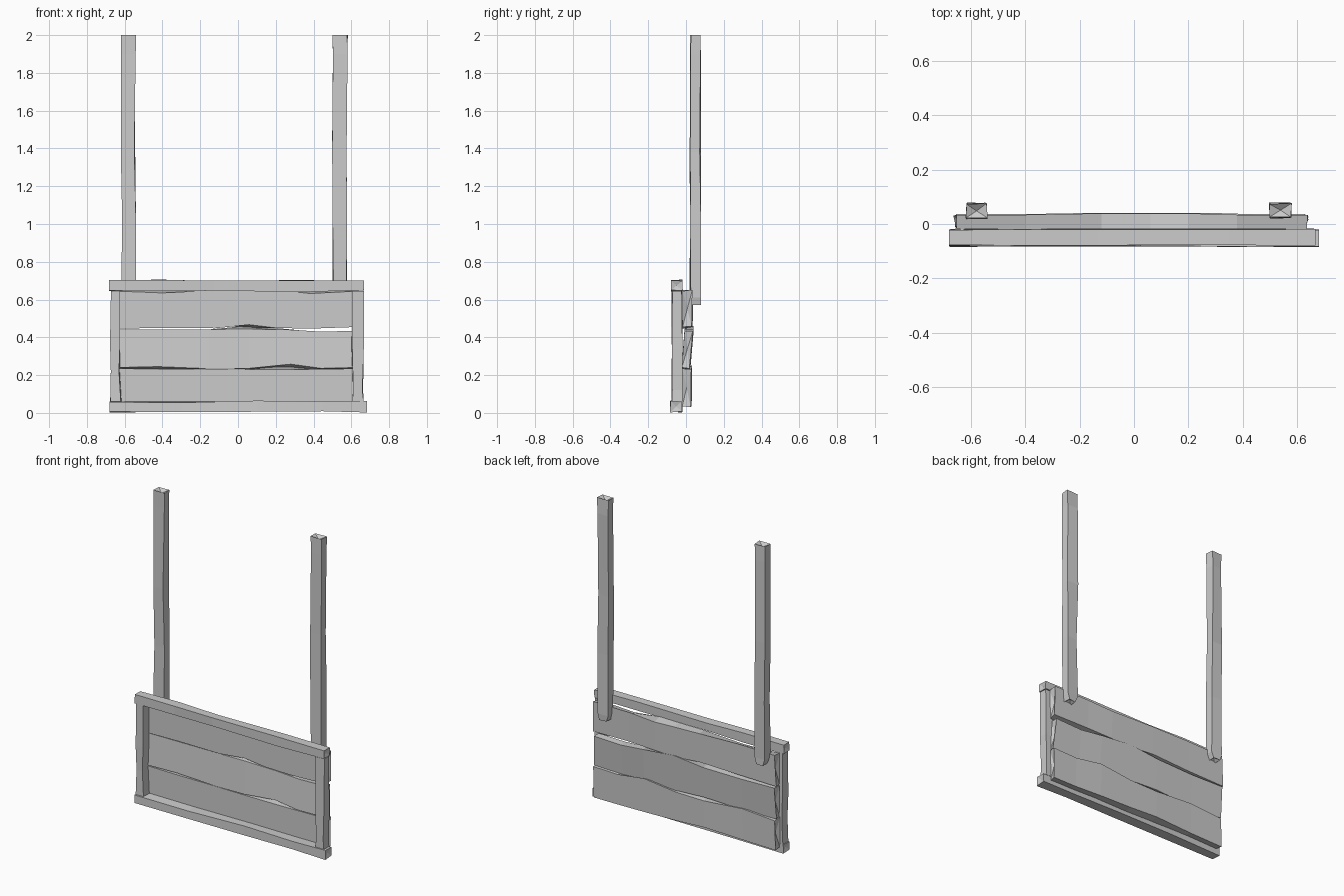
import bpy, bmesh, random
from mathutils import Vector

if "Cube" in bpy.data.objects:
    bpy.data.objects.remove(bpy.data.objects["Cube"])

random.seed(4)


def loft(name, rings, dent=0.012):
    """Skin four-cornered rings into a rough beam with chipped (dented) ends."""
    bm = bmesh.new()
    loops = [[bm.verts.new(p) for p in r] for r in rings]
    for a, b in zip(loops, loops[1:]):
        for i in range(4):
            j = (i + 1) % 4
            bm.faces.new((a[i], a[j], b[j], b[i]))
    for end, inner in ((0, 1), (-1, -2)):
        mid = sum((v.co for v in loops[end]), Vector()) / 4
        nxt = sum((v.co for v in loops[inner]), Vector()) / 4
        tip = bm.verts.new(mid + (nxt - mid).normalized() * dent)
        for i in range(4):
            bm.faces.new((loops[end][i], loops[end][(i + 1) % 4], tip))
    bmesh.ops.recalc_face_normals(bm, faces=bm.faces)
    me = bpy.data.meshes.new(name)
    bm.to_mesh(me)
    bm.free()
    ob = bpy.data.objects.new(name, me)
    bpy.context.collection.objects.link(ob)
    return ob


def beam(name, axis, stations, y0, y1, wob=0.003, dent=0.008):
    """stations: (position along axis, low side, high side)."""
    rings = []
    for t, lo, hi in stations:
        ring = []
        for c, y in ((lo, y0), (hi, y0), (hi, y1), (lo, y1)):
            c += random.uniform(-wob, wob)
            y += random.uniform(-wob, wob)
            ring.append((t, y, c) if axis == 'X' else (c, y, t))
        rings.append(ring)
    return loft(name, rings, dent)


def plank(name, stations, y_low, y_high):
    """stations: (x, low front, high front, low back, high back)."""
    rings = []
    for x, lf, hf, lb, hb in stations:
        b = 0.005 if abs(x) < 0.3 else 0
        e = [random.uniform(-.009, .009) if abs(x) > 0.6 else 0 for _ in range(4)]
        rings.append([(x + e[0], y_low[0], lf), (x + e[1], y_high[0], hf),
                      (x + e[2], y_high[1] + b, hb), (x + e[3], y_low[1] + b, lb)])
    return loft(name, rings, 0.015)


# Three wavy planks
plank("lower_plank", [
    (-0.65, .04, .235, .035, .225), (-0.42, .045, .232, .04, .242),
    (-0.15, .04, .232, .05, .222), (0.05, .035, .23, .04, .225),
    (0.28, .04, .23, .035, .252), (0.47, .035, .232, .03, .225),
    (0.635, .035, .235, .03, .23)], (-.02, .025), (-.02, .028))
plank("middle_plank", [
    (-0.655, .24, .44, .235, .44), (-0.42, .245, .442, .23, .435),
    (-0.15, .234, .442, .24, .44), (0.06, .236, .444, .23, .462),
    (0.28, .258, .44, .24, .442), (0.44, .236, .43, .23, .425),
    (0.635, .24, .435, .235, .432)], (-.022, .018), (-.008, .036))
plank("upper_plank", [
    (-0.66, .446, .645, .45, .65), (-0.4, .45, .635, .455, .655),
    (-0.12, .448, .65, .465, .65), (0.06, .467, .65, .45, .645),
    (0.2, .45, .652, .455, .64), (0.38, .446, .632, .46, .65),
    (0.635, .455, .645, .458, .652)], (-.018, .03), (-.018, .034))

# Front frame: two rails across, two stiles between them
beam("top_rail", 'X', [(-.682, .645, .702), (-.4, .642, .703), (-.13, .647, .7),
                       (.35, .643, .703), (.668, .65, .7)], -.078, -.02)
beam("bottom_rail", 'X', [(-.68, .004, .06), (-.3, .007, .057), (.1, .009, .062),
                          (.45, .01, .06), (.682, .005, .062)], -.082, -.02)
beam("left_stile", 'Z', [(.06, -.674, -.618), (.22, -.672, -.628), (.37, -.676, -.622),
                         (.645, -.67, -.622)], -.075, -.02, dent=0)
beam("right_stile", 'Z', [(.06, .603, .662), (.12, .61, .66), (.34, .603, .664),
                          (.645, .602, .664)], -.075, -.02, dent=0)

# Two tall hanging posts behind the planks
for name, x, low in (("left_post", -.58, .585), ("right_post", .54, .57)):
    beam(name, 'Z', [(low, x - .025, x + .025), (low + .04, x - .037, x + .036),
                     (1.0, x - .036, x + .037), (1.38, x - .04, x + .035),
                     (1.9, x - .036, x + .036), (2.0, x - .04, x + .039)],
         .023, .076, wob=.004, dent=.02)
